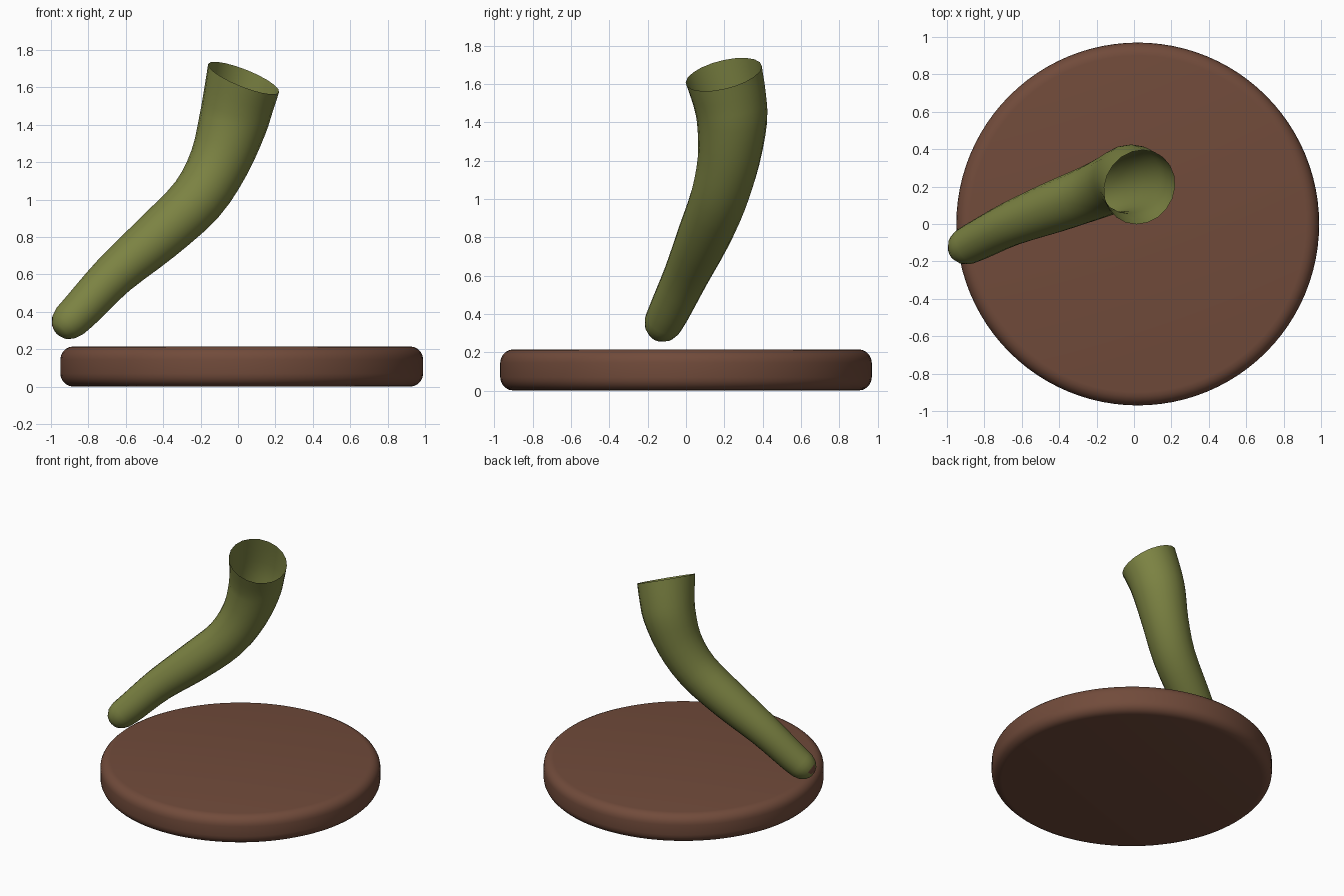
import bpy, bmesh, math
from mathutils import Vector

default = bpy.data.objects.get("Cube")
if default:
    bpy.data.objects.remove(default, do_unlink=True)


def material(name, rgb):
    mat = bpy.data.materials.new(name)
    mat.use_nodes = True
    mat.diffuse_color = (*rgb, 1)
    bsdf = mat.node_tree.nodes["Principled BSDF"]
    bsdf.inputs["Base Color"].default_value = (*rgb, 1)
    return mat


def add_object(name, bm, *mats):
    bmesh.ops.recalc_face_normals(bm, faces=bm.faces)
    mesh = bpy.data.meshes.new(name)
    bm.to_mesh(mesh)
    bm.free()
    for mat in mats:
        mesh.materials.append(mat)
    for poly in mesh.polygons:
        poly.use_smooth = True
    obj = bpy.data.objects.new(name, mesh)
    bpy.context.collection.objects.link(obj)
    return obj


def spline(a, b, c, d, t):
    return 0.5 * (2 * b + (c - a) * t + (2 * a - 5 * b + 4 * c - d) * t**2
                  + (3 * b - a - 3 * c + d) * t**3)


green = material("olive green", (0.2, 0.225, 0.055))
brown = material("wood brown", (0.165, 0.07, 0.043))

# Round base: a disc with rounded rims
HEIGHT, RADIUS = 0.215, 0.97
bm = bmesh.new()
bmesh.ops.create_cone(bm, cap_ends=True, segments=96, radius1=RADIUS,
                      radius2=RADIUS, depth=HEIGHT)
bmesh.ops.translate(bm, verts=bm.verts, vec=(0.02, 0, HEIGHT / 2))
rims = [e for e in bm.edges if abs(e.verts[0].co.z - e.verts[1].co.z) < 0.01]
bmesh.ops.bevel(bm, geom=rims, offset=0.07, segments=5, profile=0.5,
                affect='EDGES')
add_object("round_base", bm, brown)

# Curved tube: centre points and radius from the closed tip to the open mouth
SIDES, STEPS = 20, 3
path = [Vector(p) for p in (
    (-0.90, -0.12, 0.35, 0.100), (-0.83, -0.085, 0.42, 0.107),
    (-0.66, 0.00, 0.60, 0.118), (-0.43, 0.09, 0.80, 0.138),
    (-0.22, 0.17, 1.00, 0.149), (-0.10, 0.222, 1.20, 0.162),
    (-0.03, 0.240, 1.40, 0.183), (0.00, 0.228, 1.52, 0.192),
    (0.03, 0.197, 1.65, 0.204))]
padded = [2 * path[0] - path[1]] + path + [2 * path[-1] - path[-2]]
points = [spline(*padded[i:i + 4], s / STEPS)
          for i in range(len(path) - 1) for s in range(STEPS)] + [path[-1]]

# Blunt rounded tip
axis = (path[0] - path[1]).to_3d().normalized()
tip = path[0].to_3d()
cap = [(*(tip + axis * d), r) for d, r in
       ((0.092, 0.03), (0.078, 0.058), (0.045, 0.085))]
points = [Vector(p) for p in cap] + points

bm = bmesh.new()
rings = []
mouth_normal = Vector((0.4, -0.25, 1)).normalized()
for i, p in enumerate(points):
    before, after = points[max(i - 1, 0)], points[min(i + 1, len(points) - 1)]
    tangent = (after - before).to_3d().normalized()
    # The last rings lean gradually into the slanted mouth
    lean = max(0, 1 - (len(points) - 1 - i) / (2 * STEPS))
    tangent = tangent.lerp(mouth_normal, lean).normalized()
    u = Vector((0, 1, 0)).cross(tangent).normalized()
    v = tangent.cross(u)
    angles = [math.tau * k / SIDES for k in range(SIDES)]
    rings.append([bm.verts.new(p.to_3d() + p.w * (u * math.cos(a) + v * math.sin(a)))
                  for a in angles])
for low, high in zip(rings, rings[1:]):
    for k in range(SIDES):
        n = (k + 1) % SIDES
        bm.faces.new((low[k], low[n], high[n], high[k]))
bm.faces.new(rings[0])

# Small brown mark on the outer side of the tip
bm.normal_update()
for f in bm.faces:
    if f.calc_center_median().x < -0.988:
        f.material_index = 1
add_object("curved_tube", bm, green, brown)
